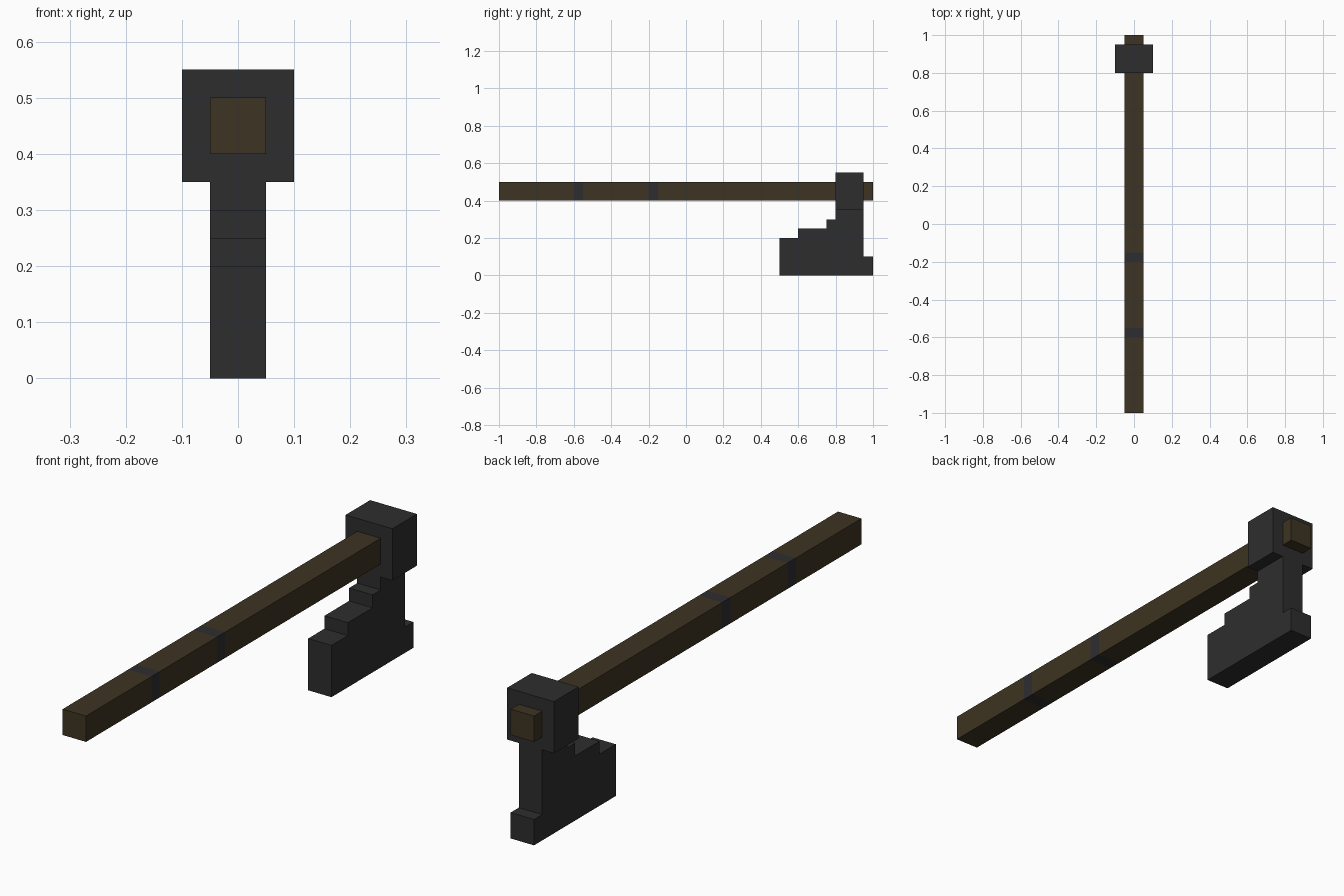
import bpy, bmesh

if "Cube" in bpy.data.objects:
    bpy.data.objects.remove(bpy.data.objects["Cube"])


def material(name, rgb):
    m = bpy.data.materials.new(name)
    m.diffuse_color = (*rgb, 1)
    m.use_nodes = True
    m.node_tree.nodes["Principled BSDF"].inputs["Base Color"].default_value = m.diffuse_color
    return m


WOOD = material("dark_wood", (0.047, 0.034, 0.016))
IRON = material("dark_iron", (0.027, 0.027, 0.027))
WRAP = material("grip_wrap", (0.027, 0.027, 0.031))


def finish(name, bm, mats):
    bmesh.ops.recalc_face_normals(bm, faces=bm.faces)
    mesh = bpy.data.meshes.new(name)
    bm.to_mesh(mesh)
    bm.free()
    for m in mats:
        mesh.materials.append(m)
    obj = bpy.data.objects.new(name, mesh)
    bpy.context.collection.objects.link(obj)
    return obj


def box(lo, hi):
    bm = bmesh.new()
    bmesh.ops.create_cube(bm, size=1)
    for v in bm.verts:
        for i in range(3):
            v.co[i] = hi[i] if v.co[i] > 0 else lo[i]
    return bm


# Handle: square bar, sliced so the wrap bands are flush with the wood
BANDS = [(-0.60, -0.55), (-0.20, -0.15)]
bm = box((-0.05, -1, 0.40), (0.05, 1, 0.50))
for y in (y for band in BANDS for y in band):
    bmesh.ops.bisect_plane(bm, geom=bm.verts[:] + bm.edges[:] + bm.faces[:],
                           plane_co=(0, y, 0), plane_no=(0, 1, 0))
for f in bm.faces:
    y = f.calc_center_median().y
    f.material_index = int(any(a < y < b for a, b in BANDS))
finish("handle", bm, [WOOD, WRAP])

# Head block that wraps around the handle
finish("head_block", box((-0.1, 0.80, 0.35), (0.1, 0.95, 0.55)), [IRON])

# Blade: stepped side profile (y, z) extruded across x
PROFILE = [(0.50, 0), (1.0, 0), (1.0, 0.10), (0.95, 0.10), (0.95, 0.35),
           (0.80, 0.35), (0.80, 0.30), (0.75, 0.30), (0.75, 0.25),
           (0.60, 0.25), (0.60, 0.20), (0.50, 0.20)]
bm = bmesh.new()
side = bm.faces.new([bm.verts.new((-0.05, y, z)) for y, z in PROFILE])
ext = bmesh.ops.extrude_face_region(bm, geom=[side], use_keep_orig=True)
new_verts = [g for g in ext["geom"] if isinstance(g, bmesh.types.BMVert)]
bmesh.ops.translate(bm, verts=new_verts, vec=(0.1, 0, 0))
finish("blade", bm, [IRON])
